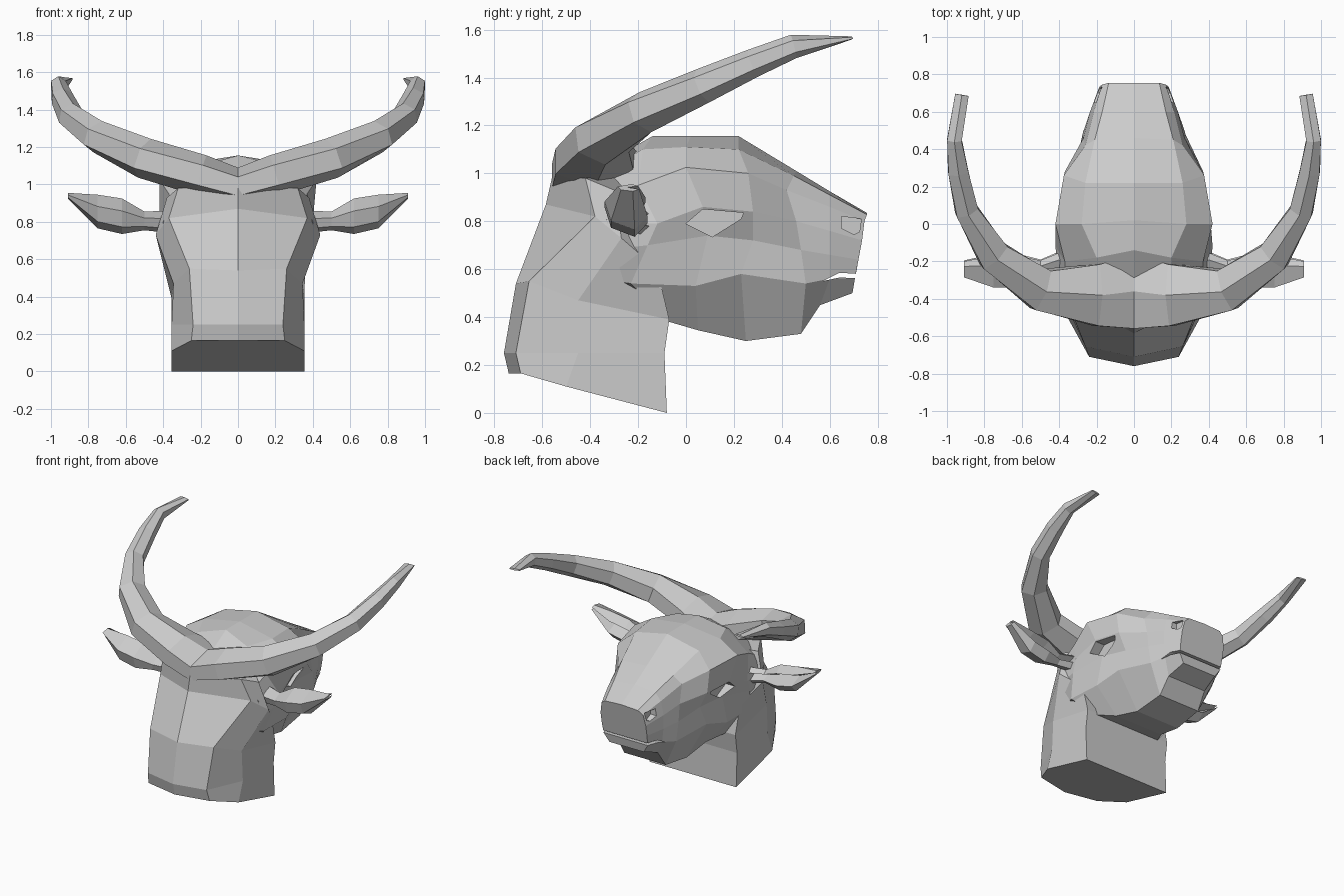
import bpy, bmesh
from math import cos, sin, radians
from mathutils import Vector


def loft(name, rings):
    """Skin a list of closed rings and cap both ends."""
    bm = bmesh.new()
    vs = [[bm.verts.new(p) for p in r] for r in rings]
    n = len(vs[0])
    for a, b in zip(vs, vs[1:]):
        for i in range(n):
            j = (i + 1) % n
            bm.faces.new((a[i], a[j], b[j], b[i]))
    bm.faces.new(vs[0])
    bm.faces.new(vs[-1])
    bmesh.ops.recalc_face_normals(bm, faces=bm.faces[:])
    me = bpy.data.meshes.new(name)
    bm.to_mesh(me)
    bm.free()
    ob = bpy.data.objects.new(name, me)
    bpy.context.collection.objects.link(ob)
    return ob


def flip(p):
    return (-p[0], p[1], p[2])


def mirrored(half):
    """Half ring starting on the centre line -> full symmetric ring."""
    return half + [flip(p) for p in reversed(half[1:])]


def cut(target, cutter):
    cutter.hide_render = True
    cutter.hide_viewport = True
    m = target.modifiers.new("cut", 'BOOLEAN')
    m.operation = 'DIFFERENCE'
    m.solver = 'EXACT'
    m.object = cutter


# neck: rings from the slanted base up to the poll
neck = [
    [(0, -.74, .165), (.25, -.69, .165), (.355, -.5, .11), (.355, -.08, 0)],
    [(0, -.76, .25), (.24, -.71, .25), (.355, -.45, .25), (.355, -.09, .25)],
    [(0, -.71, .54), (.26, -.655, .55), (.345, -.45, .47), (.355, -.07, .39)],
    [(0, -.585, .87), (.37, -.38, .82), (.44, -.27, .73), (.36, -.12, .6)],
    [(0, -.56, .98), (.32, -.42, .98), (.38, -.3, .93), (.2, -.15, .98)],
]
loft("neck", [mirrored(r) for r in neck])

# head: rings from the back of the skull to the nose
# (crown, crown edge, brow, under brow, cheek, jaw, throat)
head = [
    [(0, -.38, 1.02), (.2, -.36, 1.0), (.36, -.34, .88), (.4, -.33, .8),
     (.4, -.33, .68), (.33, -.3, .55), (.25, -.2, .48)],
    [(0, -.14, 1.155), (.2, -.18, 1.1), (.37, -.2, .95), (.42, -.12, .79),
     (.41, -.16, .7), (.37, -.23, .54), (.27, -.07, .38)],
    [(0, .02, 1.155), (.28, .0, 1.11), (.42, 0, 1.025), (.405, .07, .86),
     (.36, .09, .74), (.365, .04, .53), (.2, .05, .345)],
    [(0, .22, 1.155), (.26, .22, 1.1), (.375, .26, 1.0), (.37, .28, .84),
     (.31, .28, .72), (.33, .23, .58), (.18, .25, .3)],
    [(0, .46, 1.01), (.21, .45, .99), (.26, .42, .93), (.27, .46, .8),
     (.275, .48, .68), (.27, .5, .54), (.17, .48, .33)],
]
muzzle = [
    [(0, .6, .925), (.17, .6, .91), (.215, .6, .86), (.235, .6, .76),
     (.235, .6, .66), (.225, .6, .56), (.16, .56, .45)],
    [(0, .755, .835), (.135, .755, .828), (.17, .745, .8), (.185, .735, .72),
     (.185, .72, .64), (.18, .705, .56), (.14, .695, .5)],
]
skull = loft("head", [mirrored(r) for r in head + muzzle])


def prism(name, profile, x0, x1):
    """Extrude a (y, z) profile sideways."""
    return loft(name, [[(x, y, z) for y, z in profile] for x in (x0, x1)])


# mouth slit
cut(skull, prism("mouth_cutter",
                 [(.57, .55), (.64, .565), (.8, .56), (.8, .575), (.64, .585)],
                 -.5, .5))
# nostrils and eye sockets
for side, s in (("left", -1), ("right", 1)):
    cut(skull, prism("nostril_cutter_" + side,
                     [(.65, .77), (.70, .745), (.724, .755), (.732, .81), (.65, .82)],
                     s * .165, s * .5))
    cut(skull, prism("eye_cutter_" + side,
                     [(0, .79), (.11, .735), (.23, .81), (.24, .835), (.07, .85)],
                     s * .325, s * .6))

# horns: one sweep through both sides; (centre, half width, half height)
path = [
    ((0, -.36, .99), .23, .10), ((.2, -.38, 1.05), .19, .11),
    ((.5, -.35, 1.14), .13, .11), ((.75, -.17, 1.255), .10, .09),
    ((.895, .07, 1.365), .07, .075), ((.94, .28, 1.46), .062, .06),
    ((.96, .45, 1.53), .045, .05), ((.92, .69, 1.565), .042, .007),
]
right = []
for i, (c, w, h) in enumerate(path):
    a = Vector(path[max(i - 1, 0)][0])
    b = Vector(path[min(i + 1, len(path) - 1)][0])
    t = Vector((1, 0, 0)) if i == 0 else (b - a).normalized()
    out = Vector((t.y, -t.x, 0)).normalized()
    up = out.cross(t)
    right.append([tuple(Vector(c) + out * w * cos(radians(k * 60 + 30))
                        + up * h * sin(radians(k * 60 + 30))) for k in range(6)])
left = [[flip(p) for p in r] for r in reversed(right[1:])]
loft("horns", left + right)

# ears: cupped section, hollow towards the face
cup = [(.3, 1), (-1, .3), (-.7, -.6), (.4, -1), (1, -.4), (-.1, .1), (.9, .5)]
stations = [(.36, -.2, .8, .07, .06), (.5, -.24, .805, .05, .05),
            (.62, -.25, .83, .09, .095), (.75, -.25, .855, .09, .09),
            (.91, -.24, .94, .045, .015)]
for side, s in (("left", -1), ("right", 1)):
    loft("ear_" + side, [[(s * x, y + u * ry, z + v * rz) for u, v in cup]
                         for x, y, z, ry, rz in stations])
